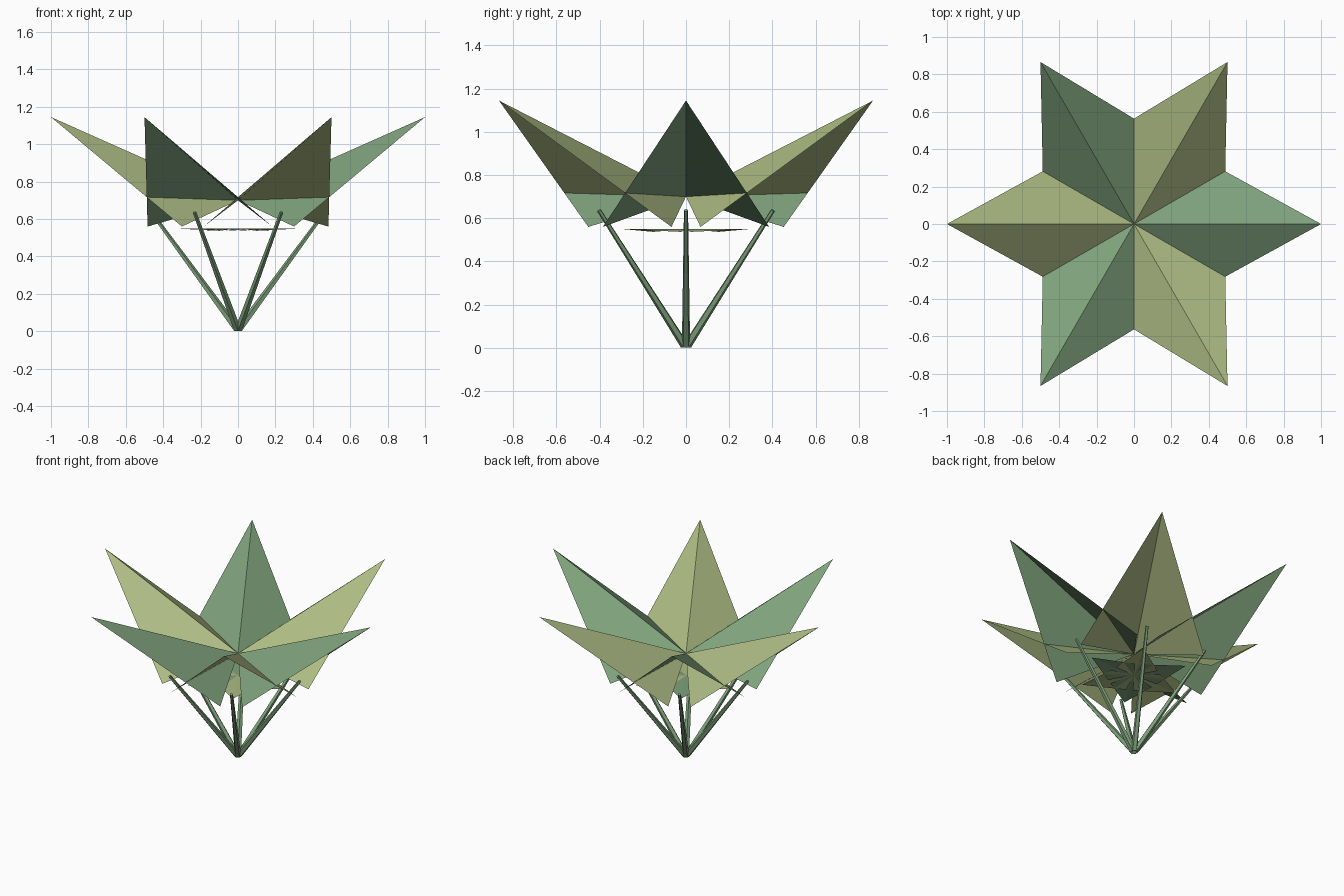
import bpy, bmesh, math
from mathutils import Vector, Matrix

if "Cube" in bpy.data.objects:
    bpy.data.objects.remove(bpy.data.objects["Cube"])


def make_material(name, color):
    m = bpy.data.materials.new(name)
    m.diffuse_color = (*color, 1)
    m.use_nodes = True
    m.node_tree.nodes["Principled BSDF"].inputs["Base Color"].default_value = m.diffuse_color
    return m


green = make_material("leaf green", (0.21, 0.36, 0.20))
olive = make_material("leaf olive", (0.42, 0.50, 0.23))


def add_object(name, bm, material, angle):
    bm.transform(Matrix.Rotation(angle, 4, 'Z'))
    mesh = bpy.data.meshes.new(name)
    bm.to_mesh(mesh)
    bm.free()
    mesh.materials.append(material)
    ob = bpy.data.objects.new(name, mesh)
    bpy.context.collection.objects.link(ob)


# A leaf is two triangles folded along the centre ridge
def leaf(name, root, tip, corner, material, angle):
    bm = bmesh.new()
    a, b = bm.verts.new(root), bm.verts.new(tip)
    left = bm.verts.new(corner)
    right = bm.verts.new((corner[0], -corner[1], corner[2]))
    bm.faces.new((a, b, left))
    bm.faces.new((b, a, right))
    add_object(name, bm, material, angle)


# A stem is a thin tapered rod leaning outwards from the base
def stem(name, angle):
    bm = bmesh.new()
    start, end = Vector((0.008, 0, 0.012)), Vector((0.465, 0, 0.637))
    axis = end - start
    bmesh.ops.create_cone(bm, cap_ends=True, segments=5, radius1=0.02,
                          radius2=0.01, depth=axis.length)
    turn = axis.to_track_quat('Z', 'Y').to_matrix().to_4x4()
    bm.transform(Matrix.Translation((start + end) / 2) @ turn)
    add_object(name, bm, green, angle)


for i in range(6):
    angle = math.radians(60 * i)
    colour = olive if i % 2 else green
    leaf(f"large_leaf_{i}", (0, 0, 0.70), (1, 0, 1.145), (0.30, 0.385, 0.56), colour, angle)
    leaf(f"small_leaf_{i}", (0, 0, 0.55), (0.34, 0, 0.55), (0.10, 0.13, 0.537), colour, angle)
    stem(f"stem_{i}", angle)
